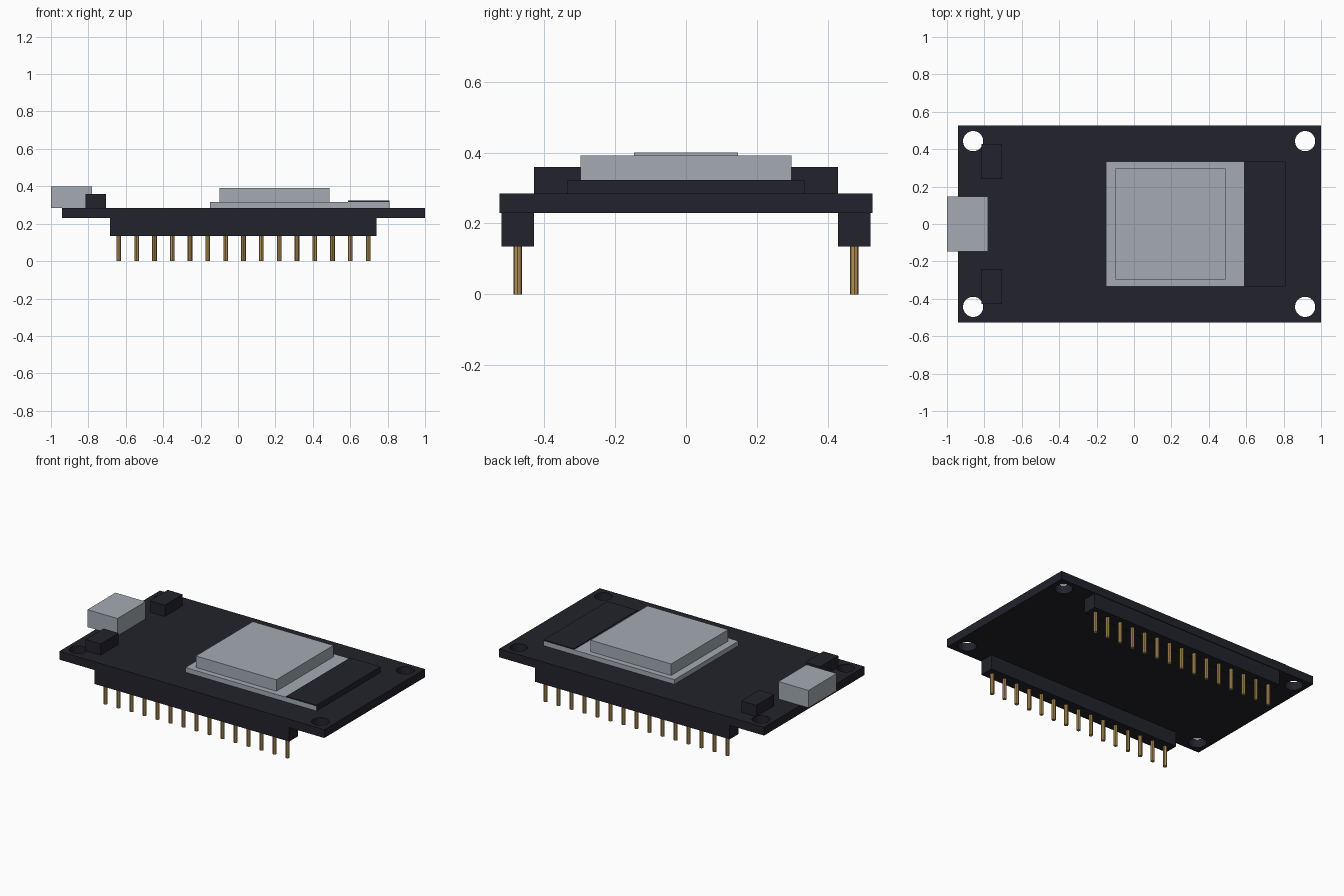
import bpy
from mathutils import Vector

cube = bpy.data.objects.get("Cube")
if cube:
    bpy.data.objects.remove(cube, do_unlink=True)


def material(name, color):
    m = bpy.data.materials.new(name)
    m.use_nodes = True
    m.diffuse_color = (*color, 1)
    m.node_tree.nodes["Principled BSDF"].inputs["Base Color"].default_value = (*color, 1)
    return m


BLACK = material("dark_board", (0.016, 0.016, 0.025))
SILVER = material("silver_metal", (0.37, 0.41, 0.45))
GOLD = material("gold_pin", (0.45, 0.28, 0.09))


def box(name, low, high, mat):
    """Axis-aligned box between two opposite corners."""
    low, high = Vector(low), Vector(high)
    bpy.ops.mesh.primitive_cube_add(size=1, location=(low + high) / 2)
    ob = bpy.context.object
    ob.name = name
    ob.scale = high - low
    bpy.ops.object.transform_apply(location=False, rotation=False, scale=True)
    ob.data.materials.append(mat)
    return ob


def rod(name, x, y, z0, z1, radius, sides, mat):
    """Upright cylinder from z0 to z1."""
    bpy.ops.mesh.primitive_cylinder_add(vertices=sides, radius=radius, depth=z1 - z0,
                                        location=(x, y, (z0 + z1) / 2))
    ob = bpy.context.object
    ob.name = name
    ob.data.materials.append(mat)
    return ob


BOTTOM, TOP = 0.23, 0.285

# Circuit board with four mounting holes
board = box("circuit_board", (-0.94, -0.526, BOTTOM), (1, 0.526, TOP), BLACK)
for x in (-0.86, 0.915):
    for y in (-0.443, 0.443):
        cutter = rod("hole_cutter", x, y, BOTTOM - 0.1, TOP + 0.1, 0.054, 32, BLACK)
        cutter.hide_render = True
        cut = board.modifiers.new("mounting_hole", "BOOLEAN")
        cut.operation = "DIFFERENCE"
        cut.solver = "EXACT"
        cut.object = cutter
        bpy.context.view_layer.objects.active = board
        bpy.ops.object.modifier_apply(modifier=cut.name)
        bpy.data.objects.remove(cutter, do_unlink=True)

# Radio module: base plate, metal shield and dark antenna end
box("module_base", (-0.15, -0.335, TOP), (0.808, 0.335, 0.316), SILVER)
box("module_shield", (-0.1, -0.298, 0.316), (0.49, 0.298, 0.392), SILVER)
box("module_antenna", (0.587, -0.334, TOP), (0.81, 0.334, 0.323), BLACK)

# Connector overhanging the short edge
box("usb_connector", (-1, -0.147, TOP), (-0.78, 0.147, 0.4), SILVER)

# Push buttons, pin headers and pins on both long sides
for side, s in (("right", -1), ("left", 1)):
    box(side + "_button", (-0.815, s * 0.335 - 0.094, TOP),
        (-0.705, s * 0.335 + 0.094, 0.36), BLACK)
    y = s * 0.475
    box(side + "_pin_header", (-0.685, y - 0.046, 0.135), (0.74, y + 0.046, BOTTOM), BLACK)
    for i in range(15):
        rod(f"{side}_pin_{i + 1}", -0.637 + i * 0.0952, y, 0, 0.145, 0.0125, 8, GOLD)
